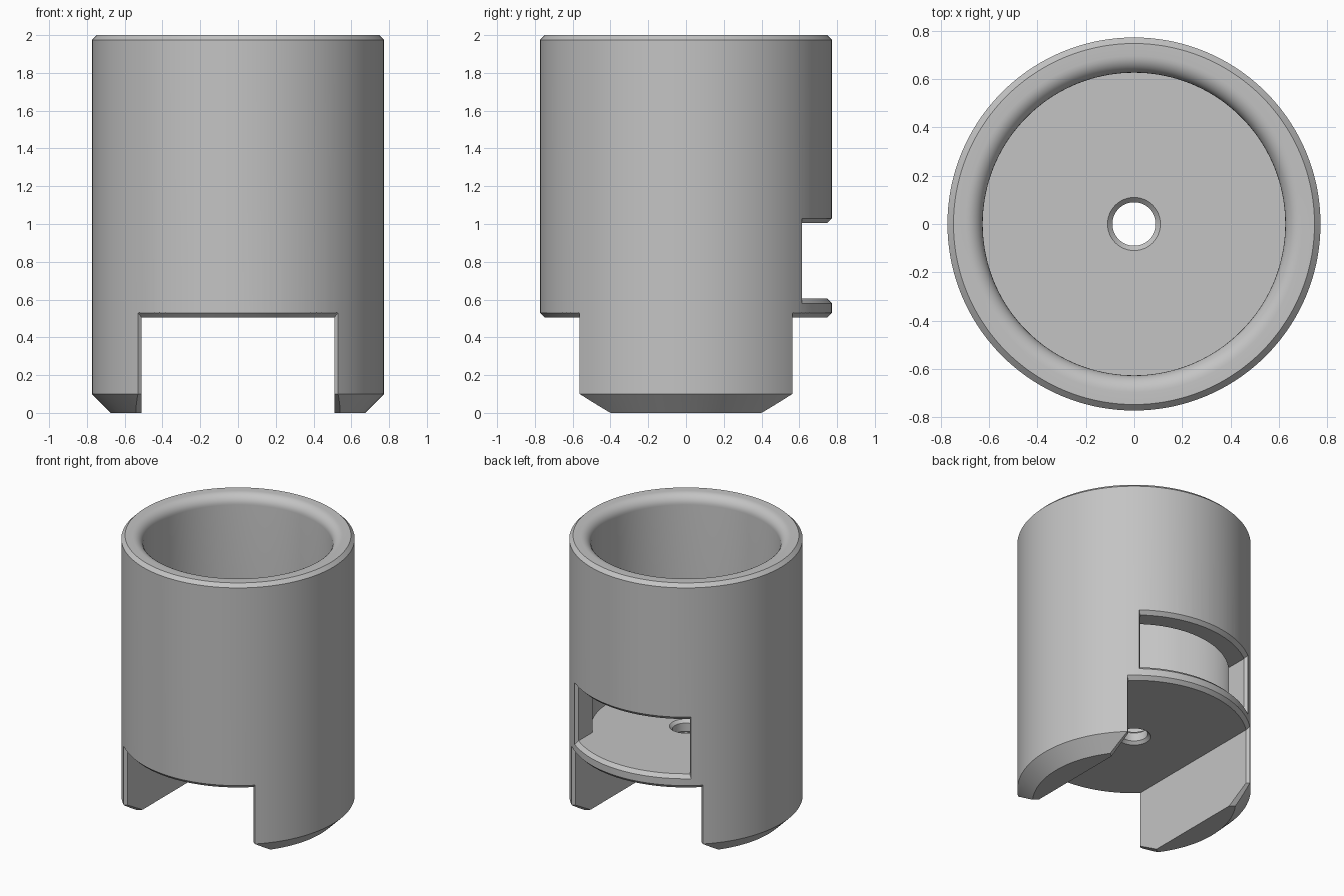
import bpy, bmesh
from math import sin, cos, pi, sqrt, radians

cube = bpy.data.objects.get("Cube")
if cube:
    bpy.data.objects.remove(cube, do_unlink=True)

R = 0.773        # outer radius
BORE = 0.627     # inner radius
C = 0.025        # edge chamfer
FLOOR, CEILING = 0.605, 0.505
FILLET = 0.07


def make_object(name, bm):
    bmesh.ops.recalc_face_normals(bm, faces=bm.faces[:])
    mesh = bpy.data.meshes.new(name)
    bm.to_mesh(mesh)
    bm.free()
    obj = bpy.data.objects.new(name, mesh)
    bpy.context.collection.objects.link(obj)
    return obj


def lathe(name, profile, segments=144):
    """Revolve a closed (radius, height) profile about z."""
    bm = bmesh.new()
    rings = [[bm.verts.new((r * cos(2 * pi * s / segments),
                            r * sin(2 * pi * s / segments), z))
              for r, z in profile] for s in range(segments)]
    n = len(profile)
    for s in range(segments):
        a, b = rings[s], rings[(s + 1) % segments]
        for i in range(n):
            j = (i + 1) % n
            bm.faces.new((a[i], b[i], b[j], a[j]))
    return make_object(name, bm)


def flared_cutter(name, side, half_width, inner_y, rows, grow, n=32):
    """Opening that follows the round wall and widens at the outer surface.
    rows: (height, radius offset); grow: direction each row moves in the flare."""
    bm = bmesh.new()
    layers = []
    for radius, flare in ((None, 0), (R - C, 0), (R + C, 2 * C)):
        w = half_width + flare * 0.8
        layer = []
        for (z, dr), g in zip(rows, grow):
            row = []
            for i in range(n + 1):
                x = w * (2 * i / n - 1)
                y = inner_y if radius is None else sqrt((radius + dr) ** 2 - x * x)
                row.append(bm.verts.new((x, side * y, z + g * flare)))
            layer.append(row)
        layers.append(layer)
    # inner and outer caps
    for layer in (layers[0], layers[-1]):
        for lo, hi in zip(layer, layer[1:]):
            for i in range(n):
                bm.faces.new((lo[i], lo[i + 1], hi[i + 1], hi[i]))
    # walls between the layers
    loops = [l[0] + [r[-1] for r in l[1:-1]] + l[-1][::-1]
             + [r[0] for r in l[1:-1]][::-1] for l in layers]
    for a, b in zip(loops, loops[1:]):
        for i in range(len(a)):
            j = (i + 1) % len(a)
            bm.faces.new((a[i], a[j], b[j], b[i]))
    bmesh.ops.triangulate(bm, faces=bm.faces[:])
    cutter = make_object(name, bm)
    cutter.hide_render = True
    return cutter


def cut(obj, cutter):
    mod = obj.modifiers.new("cut", 'BOOLEAN')
    mod.operation = 'DIFFERENCE'
    mod.solver = 'EXACT'
    mod.object = cutter
    bpy.context.view_layer.objects.active = obj
    bpy.ops.object.modifier_apply(modifier=mod.name)
    bpy.data.objects.remove(cutter, do_unlink=True)


# Cup body: tapered foot, chamfered rim, rounded bore mouth, holed floor
mouth = [(BORE + FILLET - FILLET * sin(a), 2 - FILLET + FILLET * cos(a))
         for a in (k * pi / 16 for k in range(9))]
profile = [(0.11, 0), (R - 0.1, 0), (R, 0.1), (R, 2 - C), (R - C, 2)] + mouth + [
    (BORE, FLOOR), (0.11, FLOOR), (0.09, FLOOR - 0.02),
    (0.09, CEILING + 0.02), (0.11, CEILING)]
body = lathe("cup_body", profile)

# Slot through the foot, leaving two legs
for side in (-1, 1):
    cut(body, flared_cutter("slot_cutter", side, 0.51, -0.05,
                            [(-0.1, -0.2), (0.1, 0), (CEILING, 0)], (0, 0, 1)))

# Window in the back wall
cut(body, flared_cutter("window_cutter", 1, 0.45, 0.3,
                        [(FLOOR, 0), (1.005, 0)], (-1, 1)))

# Material
grey = bpy.data.materials.new("plain_grey")
grey.use_nodes = True
colour = (0.55, 0.55, 0.55, 1)
grey.diffuse_color = colour
grey.node_tree.nodes["Principled BSDF"].inputs["Base Color"].default_value = colour
body.data.materials.clear()
body.data.materials.append(grey)
for poly in body.data.polygons:
    poly.material_index = 0

# Smooth curved walls, crisp edges
bpy.ops.object.select_all(action='DESELECT')
body.select_set(True)
bpy.context.view_layer.objects.active = body
bpy.ops.object.shade_smooth_by_angle(angle=radians(16))
